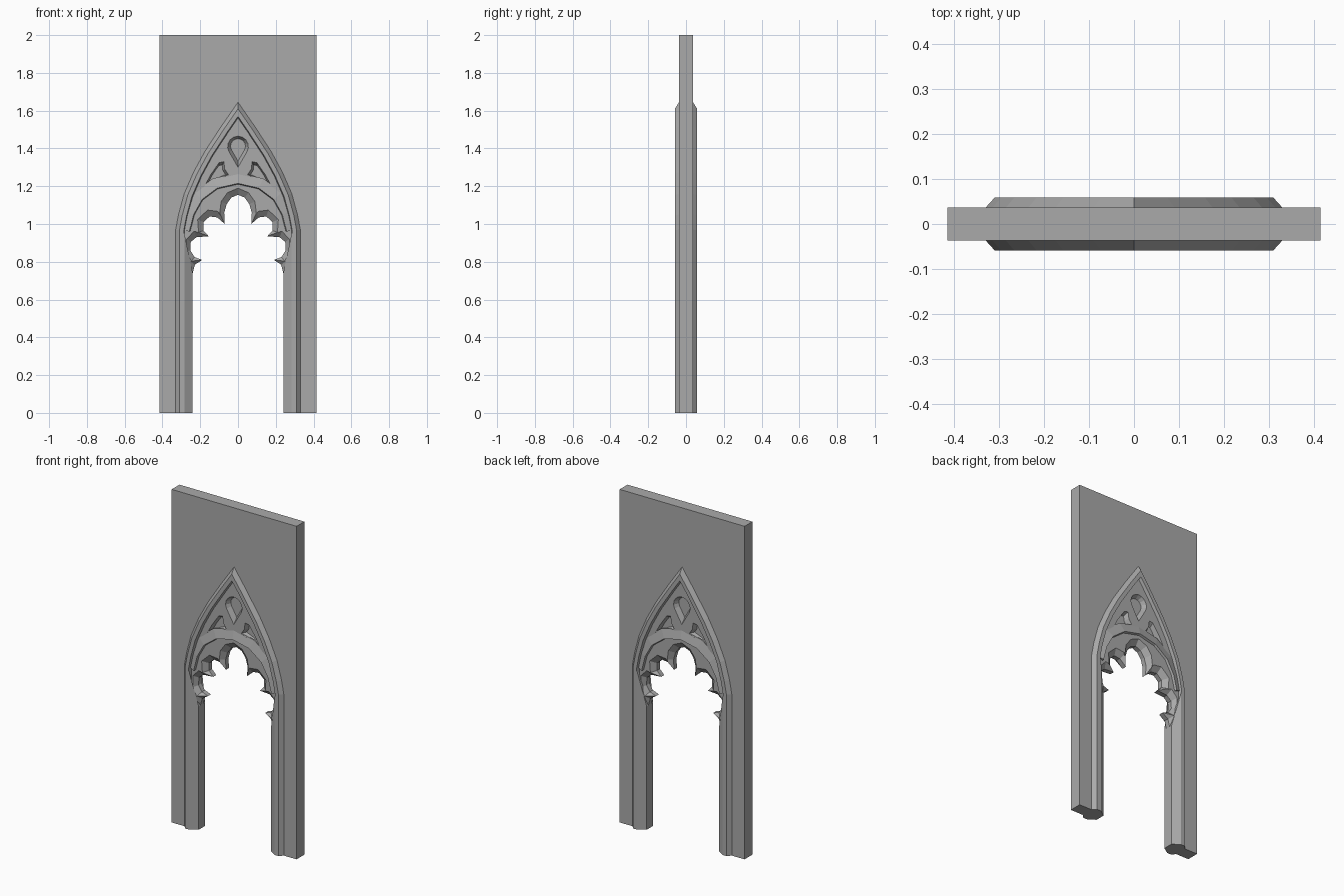
import bpy, bmesh, math
from mathutils import Vector

if "Cube" in bpy.data.objects:
    bpy.data.objects.remove(bpy.data.objects["Cube"])

stone = bpy.data.materials.new("grey stone")
stone.use_nodes = True
GREY = (0.4, 0.4, 0.4, 1)
stone.diffuse_color = GREY
stone.node_tree.nodes["Principled BSDF"].inputs["Base Color"].default_value = GREY


def finish(bm, name):
    bmesh.ops.recalc_face_normals(bm, faces=bm.faces)
    mesh = bpy.data.meshes.new(name)
    bm.to_mesh(mesh)
    bm.free()
    mesh.materials.append(stone)
    obj = bpy.data.objects.new(name, mesh)
    bpy.context.collection.objects.link(obj)
    return obj


def mirrored(half):
    """Right half of a path, ending on the centre line, made whole."""
    return half + [(-x, z) for x, z in reversed(half[:-1])]


def offset(path, d):
    """Shift a path towards its left by d with limited mitres."""
    pts = [Vector(p) for p in path]
    out = []
    for i, p in enumerate(pts):
        dirs = [(b - a).normalized() for a, b in zip(pts[max(i - 1, 0):i + 2], pts[max(i, 1) if i == 0 else i:i + 2])]
        normals = [Vector((-v.y, v.x)) for v in dirs]
        n = sum(normals, Vector((0, 0))).normalized()
        out.append(tuple(p + n * d * min(1 / max(n.dot(normals[0]), 0.1), 1.8)))
    return out


def ring(bm, path, y):
    return [bm.verts.new((x, y, z)) for x, z in path]


def loft(bm, rows, wrap):
    """Quads between neighbouring rows of points."""
    for a, b in zip(rows, rows[1:]):
        for i in range(len(a) if wrap else len(a) - 1):
            j = (i + 1) % len(a)
            bm.faces.new((a[i], a[j], b[j], b[i]))


def fill(bm, loops):
    """Flat face with holes."""
    edges = []
    for lp in loops:
        for a, b in zip(lp, lp[1:] + lp[:1]):
            edges.append(bm.edges.get((a, b)) or bm.edges.new((a, b)))
    bmesh.ops.triangle_fill(bm, edges=edges, use_beauty=True, normal=(0, -1, 0))


def moulding(name, section):
    """Sweep: section is a list of (path, y), closed into a solid bar."""
    bm = bmesh.new()
    rows = [ring(bm, path, y) for path, y in section]
    loft(bm, rows + rows[:1], False)
    for end in (0, -1):
        bm.faces.new([r[end] for r in rows])
    return finish(bm, name)


# Guide paths
arch = mirrored([(0.33, 0), (0.33, 0.97), (0.315, 1.05), (0.285, 1.16),
                 (0.235, 1.275), (0.175, 1.385), (0.09, 1.515), (0, 1.645)])
opening = mirrored([(0.24, 0), (0.24, 0.74), (0.228, 0.785), (0.19, 0.81),
                    (0.23, 0.825), (0.252, 0.86), (0.25, 0.905), (0.22, 0.93), (0.155, 0.935),
                    (0.183, 0.965), (0.182, 1.01), (0.15, 1.04), (0.11, 1.035), (0.07, 1.0),
                    (0.073, 1.06), (0.06, 1.105), (0.035, 1.14), (0, 1.155)])

# Wall slab
W, T = 0.415, 0.037
bm = bmesh.new()
outline = [(W, 0), (W, 2), (-W, 2), (-W, 0)] + offset(arch, 0.03)[::-1]
front, back = ring(bm, outline, -T), ring(bm, outline, T)
loft(bm, [front, back], True)
bm.faces.new(front)
bm.faces.new(back)
finish(bm, "wall")

# Raised pointed hood around the doorway, both faces
profile = [(0, T), (0.02, 0.059), (0.043, 0.059), (0.05, 0.032)]
section = [(offset(arch, d), -y) for d, y in profile]
section += [(offset(arch, d), y) for d, y in reversed(profile)]
moulding("arch_hood", section)

# Chamfered door jambs, fading out below the arch
for side, label in ((1, "left"), (-1, "right")):
    bm = bmesh.new()
    prof = [(0.33, T, 0.96), (0.31, 0.0588, 0.96), (0.284, 0.0588, 0.95), (0.24, 0.03, 0.74)]
    prof = [(x, -y, z) for x, y, z in prof] + [(x, y, z) for x, y, z in reversed(prof)]
    low = [bm.verts.new((side * x, y, 0)) for x, y, z in prof]
    top = [bm.verts.new((side * x, y, z)) for x, y, z in prof]
    loft(bm, [low, top], True)
    bm.faces.new(low)
    bm.faces.new(top)
    finish(bm, label + "_jamb")

# Sunk pockets: a teardrop and two curved triangles
drop = [(0.055 * math.cos(math.radians(a)), 1.41 + 0.055 * math.sin(math.radians(a)))
        for a in range(-30, 211, 24)] + [(0, 1.3)]
leaf = [(0.075, 1.33), (0.1, 1.325), (0.145, 1.26), (0.188, 1.18), (0.12, 1.23), (0.05, 1.26), (0.07, 1.29)]
pockets = [drop, leaf, [(-x, z) for x, z in leaf]]


def shrink(loop, k):
    cx = sum(p[0] for p in loop) / len(loop)
    cz = sum(p[1] for p in loop) / len(loop)
    return [(cx + (x - cx) * k, cz + (z - cz) * k) for x, z in loop]


# Tracery panel with the cusped opening
F, E = 0.04, 0.014
outer = offset(arch, 0.048)
wide = [(max(-0.272, min(0.272, x)), z) for x, z in offset(opening, -0.032)]
bm = bmesh.new()
outs, rows = [], []
for s in (-1, 1):
    o, w, n = ring(bm, outer, s * F), ring(bm, wide, s * F), ring(bm, opening, s * E)
    outs.append(o)
    rows += [w, n] if s < 0 else [n, w]
    loops = [o + w[::-1]]
    for p in pockets:
        rim, mid = ring(bm, p, s * F), ring(bm, shrink(p, 0.72), s * 0.012)
        loft(bm, [rim, mid], True)
        bm.faces.new(mid)
        loops.append(rim)
    fill(bm, loops)
loft(bm, rows, False)
loft(bm, outs, False)
for end in (0, -1):
    bm.faces.new([outs[0][end]] + [r[end] for r in rows] + [outs[1][end]])
finish(bm, "tracery")

# Sloping drip band over the foils
crest = mirrored([(0.258, 0.96), (0.235, 1.05), (0.19, 1.13), (0.11, 1.19), (0, 1.215)])
for s, label in ((-1, "front"), (1, "back")):
    moulding(label + "_foil_band", [(offset(crest, 0.008), s * 0.03), (crest, s * 0.053),
                                    (offset(crest, -0.055), s * 0.038), (offset(crest, -0.055), s * 0.03)])
